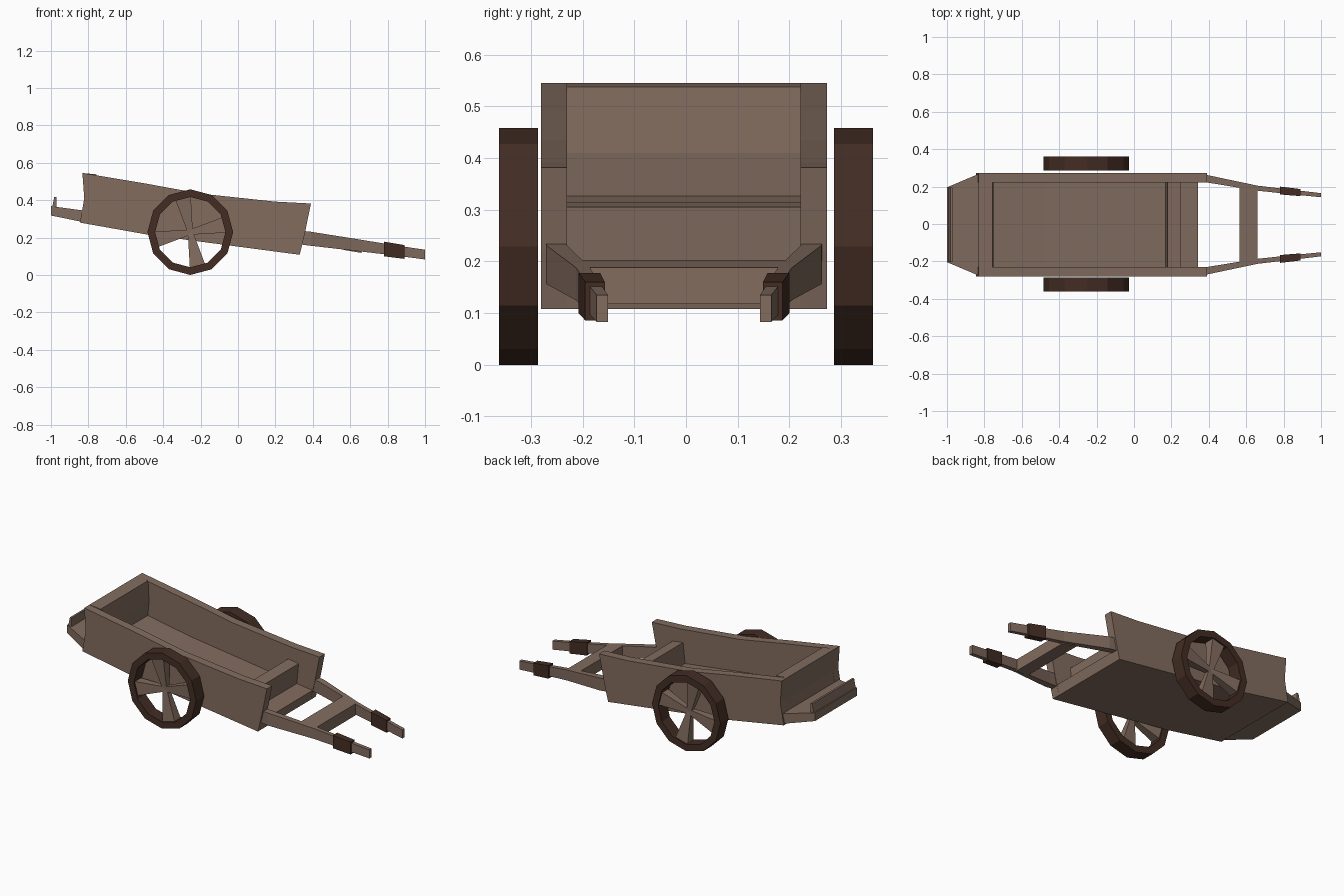
import bpy, bmesh, math

if "Cube" in bpy.data.objects:
    bpy.data.objects.remove(bpy.data.objects["Cube"])

def material(name, rgb):
    m = bpy.data.materials.new(name)
    m.diffuse_color = (*rgb, 1)
    m.use_nodes = True
    m.node_tree.nodes["Principled BSDF"].inputs["Base Color"].default_value = m.diffuse_color
    return m

WOOD = material("light wood", (0.223, 0.150, 0.114))
DARK = material("dark wood", (0.056, 0.026, 0.017))
YC = -0.004  # body sits slightly off the wheel centre line

def finish(name, bm, mat):
    bmesh.ops.recalc_face_normals(bm, faces=bm.faces)
    me = bpy.data.meshes.new(name)
    bm.to_mesh(me)
    bm.free()
    me.materials.append(mat)
    ob = bpy.data.objects.new(name, me)
    bpy.context.collection.objects.link(ob)
    return ob

def loft(name, rings, mat, closed=False):
    """Skin a list of equal-length rings; cap the ends unless closed."""
    bm = bmesh.new()
    vs = [[bm.verts.new(p) for p in r] for r in rings]
    n = len(rings[0])
    for k in range(len(vs) if closed else len(vs) - 1):
        a, b = vs[k], vs[(k + 1) % len(vs)]
        for i in range(n):
            j = (i + 1) % n
            bm.faces.new((a[i], a[j], b[j], b[i]))
    if not closed:
        bm.faces.new(vs[0])
        bm.faces.new(vs[-1])
    return finish(name, bm, mat)

def plate(name, profile, y0, y1, mat=WOOD):
    """Extrude an x-z profile between two y positions."""
    return loft(name, [[(x, y + YC, z) for x, z in profile] for y in (y0, y1)], mat)

def beam(name, sections, mat=WOOD):
    """Skin box sections (x, y0, y1, z0, z1) along x."""
    return loft(name, [[(x, a + YC, c), (x, b + YC, c), (x, b + YC, d), (x, a + YC, d)]
                       for x, a, b, c, d in sections], mat)

# Box: side boards, floor, back wall, low front board
side = [(-0.845, 0.28), (-0.48, 0.215), (0.33, 0.108), (0.357, 0.22), (0.39, 0.382),
        (0.2, 0.392), (-0.2, 0.435), (-0.5, 0.49), (-0.832, 0.545), (-0.822, 0.41)]
for s, tag in ((-1, "near"), (1, "far")):
    plate("side_board_" + tag, side, s * 0.226, s * 0.277)
plate("floor", [(-0.844, 0.28), (-0.48, 0.215), (0.33, 0.108), (0.343, 0.168),
                (-0.47, 0.275), (-0.835, 0.34)], -0.227, 0.227)
plate("back_wall", [(-0.842, 0.285), (-0.765, 0.275), (-0.75, 0.41), (-0.757, 0.538),
                    (-0.832, 0.545), (-0.822, 0.41)], -0.227, 0.227)
plate("front_board", [(0.165, 0.16), (0.235, 0.15), (0.25, 0.305), (0.18, 0.315)],
      -0.227, 0.227)

# Tail shelf with upturned lip
beam("tail_shelf", [(-0.83, -0.272, 0.272, 0.283, 0.345),
                    (-1.0, -0.2, 0.2, 0.318, 0.368)])
plate("tail_lip", [(-0.998, 0.34), (-0.972, 0.34), (-0.97, 0.418), (-0.982, 0.418)],
      -0.2, 0.2)

# Pulling shafts with dark grips
for s, tag in ((-1, "near"), (1, "far")):
    def sec(x, a, b, c, d):
        return (x, s * a, s * b, c, d)
    beam("shaft_" + tag, [sec(0.32, 0.232, 0.268, 0.165, 0.238),
                          sec(0.39, 0.226, 0.266, 0.156, 0.231),
                          sec(0.66, 0.182, 0.209, 0.125, 0.188),
                          sec(0.83, 0.164, 0.189, 0.105, 0.16),
                          sec(1.0, 0.147, 0.169, 0.083, 0.135)])
    beam("grip_" + tag, [sec(0.78, 0.162, 0.204, 0.1, 0.178),
                         sec(0.89, 0.153, 0.191, 0.086, 0.16)], DARK)

# Cross bar between the shafts
beam("cross_bar", [(0.565, -0.205, 0.205, 0.134, 0.203),
                   (0.66, -0.19, 0.19, 0.118, 0.188)])

# Wheels: twelve-sided rims and four flared spokes
CX, CZ, R, RI = -0.255, 0.229, 0.229, 0.188
for s, tag in ((-1, "near"), (1, "far")):
    y0, y1, ym = s * 0.286, s * 0.362, s * 0.324
    rings = []
    for k in range(12):
        a = math.pi / 2 + k * math.pi / 6
        rings.append([(CX + r * math.cos(a), y, CZ + r * math.sin(a))
                      for r, y in ((RI, y0), (R, y0), (R, y1), (RI, y1))])
    loft("wheel_rim_" + tag, rings, DARK, closed=True)
    for k in range(4):
        a = math.radians(102 + 90 * k)
        ux, uz = math.cos(a), math.sin(a)
        ends = []
        for r, w, d in ((-0.005, 0.013, 0.012), (0.192, 0.043, 0.03)):
            ends.append([(CX + r * ux - t * w * uz, ym + q * d, CZ + r * uz + t * w * ux)
                         for t, q in ((-1, -1), (1, -1), (1, 1), (-1, 1))])
        loft("spoke_%s_%d" % (tag, k + 1), ends, WOOD)
